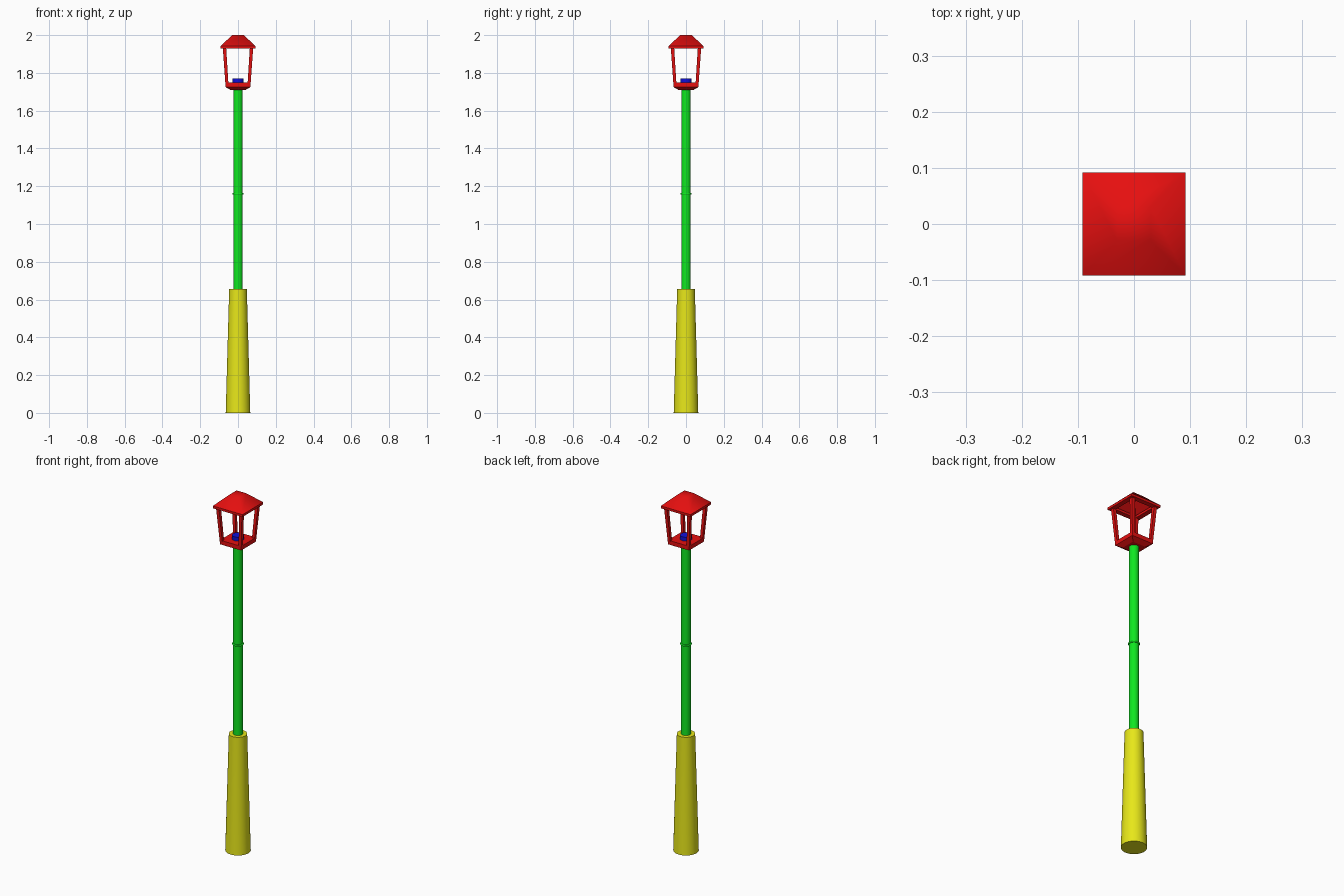
import bpy, bmesh, math
from mathutils import Vector

cube = bpy.data.objects.get("Cube")
if cube:
    bpy.data.objects.remove(cube, do_unlink=True)


def material(name, rgb):
    m = bpy.data.materials.new(name)
    m.use_nodes = True
    m.diffuse_color = (*rgb, 1)
    m.node_tree.nodes["Principled BSDF"].inputs["Base Color"].default_value = (*rgb, 1)
    return m


red = material("red", (0.8, 0.005, 0.005))
green = material("green", (0.005, 0.8, 0.015))
yellow = material("yellow", (0.8, 0.8, 0.01))
blue = material("blue", (0.005, 0.005, 0.7))


def loft(name, rings, mat, close=False):
    """Skin a list of point rings, capped at the ends or joined in a loop."""
    bm = bmesh.new()
    rows = [[bm.verts.new(p) for p in ring] for ring in rings]
    pairs = list(zip(rows, rows[1:])) + ([(rows[-1], rows[0])] if close else [])
    for a, b in pairs:
        for i in range(len(a)):
            j = (i + 1) % len(a)
            bm.faces.new((a[i], a[j], b[j], b[i]))
    if not close:
        bm.faces.new(rows[0])
        bm.faces.new(rows[-1])
    bmesh.ops.recalc_face_normals(bm, faces=bm.faces)
    mesh = bpy.data.meshes.new(name)
    bm.to_mesh(mesh)
    bm.free()
    mesh.materials.append(mat)
    obj = bpy.data.objects.new(name, mesh)
    bpy.context.collection.objects.link(obj)
    return obj


def smooth(obj, angle):
    bpy.ops.object.select_all(action='DESELECT')
    obj.select_set(True)
    bpy.context.view_layer.objects.active = obj
    bpy.ops.object.shade_smooth_by_angle(angle=math.radians(angle))


def circle(r, z, n=32):
    return [(r * math.cos(math.tau * i / n), r * math.sin(math.tau * i / n), z) for i in range(n)]


def square(h, z, cx=0, cy=0):
    return [(cx + sx * h, cy + sy * h, z) for sx, sy in ((-1, -1), (1, -1), (1, 1), (-1, 1))]


def turned(name, profile, mat):
    smooth(loft(name, [circle(r, z) for r, z in profile], mat), 35)


# Turned base, pole and lamp socket
turned("base", [(0.065, 0), (0.047, 0.645), (0.047, 0.655)], yellow)
turned("pole", [(0.025, 0.6), (0.025, 1.715)], green)
turned("bulb_socket", [(0.03, 1.74), (0.03, 1.77)], blue)

# Thin collar round the middle of the pole
bpy.ops.mesh.primitive_torus_add(major_radius=0.025, minor_radius=0.005, major_segments=32,
                                 minor_segments=10, location=(0, 0, 1.16))
collar = bpy.context.object
collar.name = "pole_collar"
collar.data.materials.append(green)
smooth(collar, 60)

# Lantern tray with a chamfered underside
loft("lantern_tray", [square(0.04, 1.71), square(0.066, 1.725), square(0.066, 1.748)], red)

# Four corner posts leaning outwards
for name, sx, sy in (("front_right", -1, -1), ("front_left", 1, -1),
                     ("back_left", 1, 1), ("back_right", -1, 1)):
    loft(name + "_post", [square(0.008, 1.73, sx * 0.058, sy * 0.058),
                          square(0.009, 1.94, sx * 0.072, sy * 0.072)], red)

# Eave frame and hollow hipped roof
loft("roof_eave", [square(0.092, 1.93), square(0.092, 1.943),
                   square(0.065, 1.943), square(0.065, 1.93)], red, close=True)
roof = loft("roof", [square(0.092, 1.943), square(0.03, 2.0)], red)
bm = bmesh.new()
bm.from_mesh(roof.data)
bottom = [f for f in bm.faces if f.calc_center_median().z < 1.945]
bmesh.ops.delete(bm, geom=bottom, context='FACES_ONLY')
bm.to_mesh(roof.data)
bm.free()
smooth(roof, 80)
loft("roof_lining", [square(0.084, 1.943), square(0.028, 1.992)], red)
lining = bpy.data.objects["roof_lining"]
bm = bmesh.new()
bm.from_mesh(lining.data)
bmesh.ops.delete(bm, geom=[f for f in bm.faces if f.calc_center_median().z < 1.945],
                 context='FACES_ONLY')
bmesh.ops.reverse_faces(bm, faces=bm.faces)
bm.to_mesh(lining.data)
bm.free()
